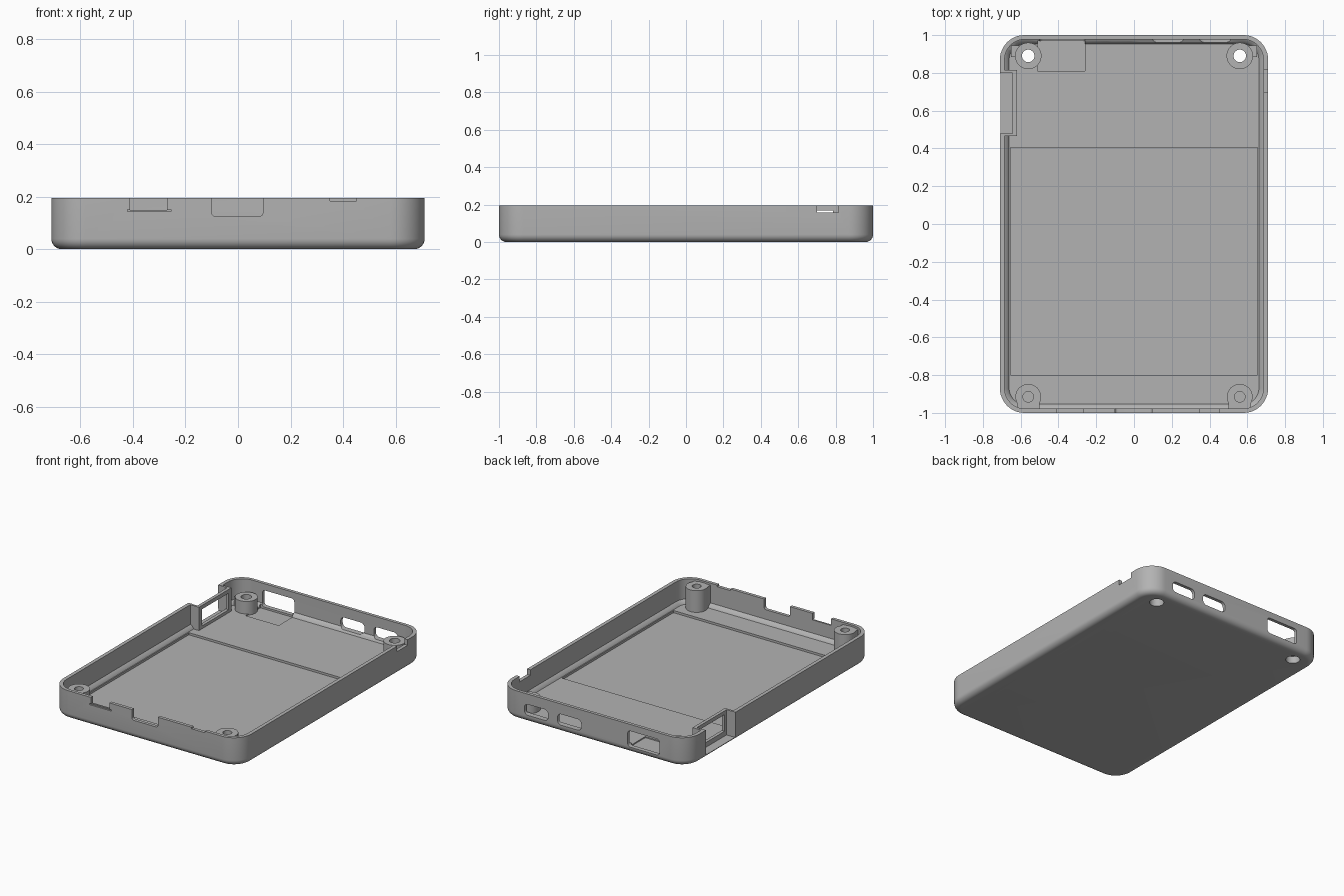
import bpy, bmesh, math

cube = bpy.data.objects.get("Cube")
if cube:
    bpy.data.objects.remove(cube, do_unlink=True)

grey = bpy.data.materials.new("plain grey")
grey.use_nodes = True
colour = (0.45, 0.45, 0.45, 1)
grey.diffuse_color = colour
grey.node_tree.nodes["Principled BSDF"].inputs["Base Color"].default_value = colour


def rounded(hx, hy, r, steps=12):
    """Outline of a rounded rectangle, counter-clockwise."""
    pts = []
    for k, (sx, sy) in enumerate([(1, 1), (-1, 1), (-1, -1), (1, -1)]):
        for i in range(steps + 1):
            a = math.pi / 2 * (k + i / steps)
            pts.append((sx * (hx - r) + r * math.cos(a),
                        sy * (hy - r) + r * math.sin(a)))
    return pts


def loft(name, rings):
    """Closed solid through stacked rings of 3D points."""
    bm = bmesh.new()
    loops = [[bm.verts.new(p) for p in ring] for ring in rings]
    n = len(loops[0])
    for a, b in zip(loops, loops[1:]):
        for i in range(n):
            j = (i + 1) % n
            bm.faces.new((a[i], a[j], b[j], b[i]))
    bm.faces.new(loops[0][::-1])
    bm.faces.new(loops[-1])
    bmesh.ops.recalc_face_normals(bm, faces=bm.faces)
    mesh = bpy.data.meshes.new(name)
    bm.to_mesh(mesh)
    bm.free()
    mesh.materials.append(grey)
    obj = bpy.data.objects.new(name, mesh)
    bpy.context.collection.objects.link(obj)
    return obj


def tray(name, hx, hy, r, levels):
    """Rounded slab whose outline is inset at each (inset, z) level."""
    return loft(name, [[(x, y, z) for x, y in rounded(hx - d, hy - d, r - d)]
                       for d, z in levels])


def box(name, x0, x1, y0, y1, z0, z1):
    base = [(x0, y0), (x1, y0), (x1, y1), (x0, y1)]
    return loft(name, [[(x, y, z) for x, y in base] for z in (z0, z1)])


def cylinder(name, x, y, r, z0, z1, n=40):
    ring = [(x + r * math.cos(math.tau * i / n), y + r * math.sin(math.tau * i / n))
            for i in range(n)]
    return loft(name, [[(px, py, z) for px, py in ring] for z in (z0, z1)])


def wall_slot(name, x0, x1, z0, z1, y0, y1, r):
    """Rounded opening running along y."""
    cx, cz = (x0 + x1) / 2, (z0 + z1) / 2
    outline = rounded((x1 - x0) / 2, (z1 - z0) / 2, r, 6)
    return loft(name, [[(cx + px, y, cz + pz) for px, pz in outline] for y in (y0, y1)])


def combine(target, tool, operation):
    """Bake one boolean and discard its tool."""
    tool.hide_render = True
    mod = target.modifiers.new("combine", "BOOLEAN")
    mod.operation = operation
    mod.solver = "EXACT"
    mod.object = tool
    bpy.context.view_layer.update()
    graph = bpy.context.evaluated_depsgraph_get()
    baked = bpy.data.meshes.new_from_object(target.evaluated_get(graph))
    target.modifiers.clear()
    target.data = baked
    bpy.data.objects.remove(tool, do_unlink=True)


def cut(tool):
    combine(case, tool, "DIFFERENCE")


def add(tool):
    combine(case, tool, "UNION")


TOP, FLOOR = 0.195, 0.035

# Outer shell with a filleted underside
fillet = 0.04
curve = [(fillet * (1 - math.sin(a)), fillet * (1 - math.cos(a)))
         for a in [math.pi / 2 * i / 7 for i in range(8)]]
case = tray("case_bottom", 0.71, 1.0, 0.13, curve + [(0, TOP)])

# Cavity with a chamfer round the floor
cut(tray("cavity", 0.685, 0.978, 0.108,
         [(0.024, FLOOR), (0.016, 0.05), (0, 0.06), (0, 0.3)]))

# Shallow floor recesses
cut(box("battery_recess", -0.655, 0.655, -0.8, 0.405, 0.02, 0.1))
cut(box("connector_recess", -0.51, -0.26, 0.81, 0.97, 0.027, 0.1))

# Screw bosses: tall blind ones in front, short through ones behind
for side in (-1, 1):
    x = side * 0.56
    add(cylinder("front_boss", x, -0.915, 0.068, 0.025, 0.183))
    add(box("front_web", x - 0.06, x + 0.06, -0.987, -0.925, 0.026, 0.181))
    add(cylinder("back_boss", x, 0.89, 0.07, 0.025, 0.12))
    edges = sorted((x, side * 0.65))
    add(box("back_web", edges[0], edges[1], 0.885, 0.945, 0.026, 0.1))
    cut(cylinder("front_hole", x, -0.915, 0.028, 0.07, 0.3))
    cut(cylinder("back_hole", x, 0.89, 0.033, -0.1, 0.3))
    cut(cylinder("screw_head_hole", x, 0.89, 0.045, -0.1, 0.05))

# Card slot pocket: thickened wall, outer pocket and window
add(box("slot_block", -0.69, -0.62, 0.465, 0.815, 0.012, TOP - 0.001))
cut(box("slot_pocket", -0.8, -0.642, 0.48, 0.8, 0.022, 0.3))
cut(box("slot_window", -0.7, -0.6, 0.5, 0.785, 0.055, 0.168))

# Notches in the front rim
cut(box("switch_notch", -0.41, -0.27, -1.1, -0.95, 0.15, 0.3))
cut(box("switch_flange", -0.42, -0.255, -1.1, -0.99, 0.143, 0.151))
cut(wall_slot("port_notch", -0.1, 0.095, 0.125, 0.3, -1.1, -0.95, 0.015))
cut(box("shallow_notch", 0.35, 0.45, -1.1, -0.95, 0.184, 0.3))

# Notch in the side rim
cut(box("side_notch", 0.66, 0.8, 0.7, 0.815, 0.157, 0.3))

# Openings in the back wall
for x0, x1, z0, z1, r in [(0.34, 0.52, 0.05, 0.125, 0.028),
                          (0.09, 0.27, 0.05, 0.125, 0.028),
                          (-0.5, -0.26, 0.04, 0.15, 0.02)]:
    cut(wall_slot("back_opening", x0, x1, z0, z1, 0.955, 1.1, r))

# Smooth shading on curves, sharp elsewhere
bpy.ops.object.select_all(action="DESELECT")
case.select_set(True)
bpy.context.view_layer.objects.active = case
bpy.ops.object.shade_smooth_by_angle(angle=math.radians(30))
